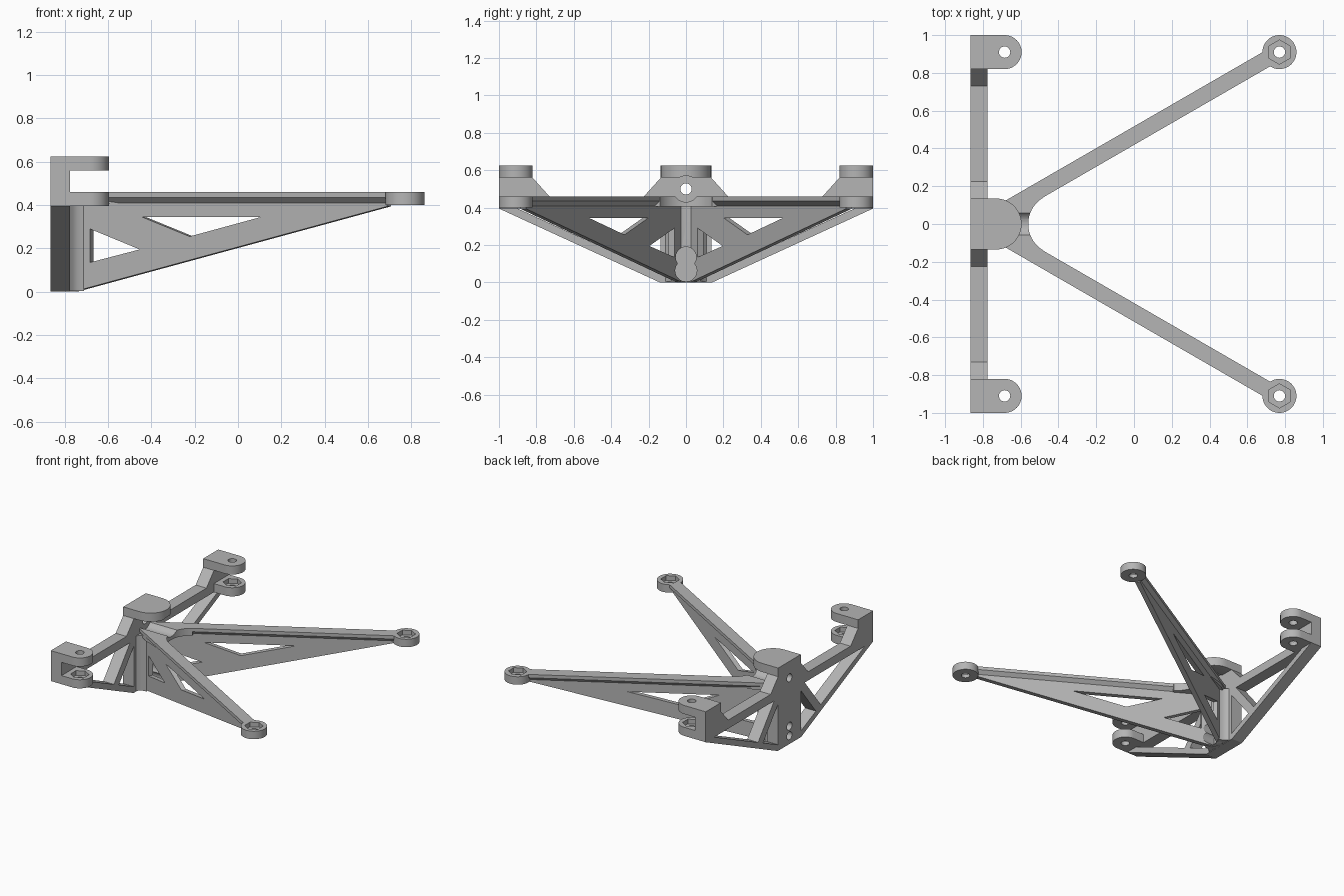
import bpy, bmesh
from math import pi, cos, sin, sqrt, radians
from mathutils import Vector

cube = bpy.data.objects.get("Cube")
if cube:
    bpy.data.objects.remove(cube, do_unlink=True)

grey = bpy.data.materials.new("plain grey")
grey.use_nodes = True
grey.diffuse_color = (0.46, 0.46, 0.46, 1)
grey.node_tree.nodes["Principled BSDF"].inputs["Base Color"].default_value = grey.diffuse_color

X, Y, Z = Vector((1, 0, 0)), Vector((0, 1, 0)), Vector((0, 0, 1))
BACK, FACE = -0.865, -0.775      # rear frame thickness
LOW, MID, HIGH, TOP = 0.395, 0.46, 0.56, 0.625
TIP = Vector((0.77, 0.91, 0))
APEX = -0.81


def prism(name, pts, u, v, w, lo, hi, origin=Vector()):
    """Extrude the outline pts (in u, v) along w from lo to hi."""
    bm = bmesh.new()
    base = [bm.verts.new(origin + u * a + v * b + w * lo) for a, b in pts]
    face = bm.faces.new(base)
    new = bmesh.ops.extrude_face_region(bm, geom=[face])["geom"]
    bmesh.ops.translate(bm, vec=w * (hi - lo),
                        verts=[g for g in new if isinstance(g, bmesh.types.BMVert)])
    bmesh.ops.recalc_face_normals(bm, faces=bm.faces)
    mesh = bpy.data.meshes.new(name)
    bm.to_mesh(mesh)
    bm.free()
    obj = bpy.data.objects.new(name, mesh)
    mesh.materials.append(grey)
    bpy.context.collection.objects.link(obj)
    return obj


def ring(cx, cy, r, n=40, start=0.0, span=2 * pi):
    steps = n if span > 6 else n - 1
    return [(cx + r * cos(start + span * i / steps), cy + r * sin(start + span * i / steps))
            for i in range(n)]


def cut(obj, cutters):
    """Subtract the cutters, then discard them."""
    for c in cutters:
        c.hide_render = True
        mod = obj.modifiers.new("cut", "BOOLEAN")
        mod.object, mod.solver = c, "EXACT"
    deps = bpy.context.evaluated_depsgraph_get()
    mesh = bpy.data.meshes.new_from_object(obj.evaluated_get(deps))
    obj.modifiers.clear()
    obj.data = mesh
    for c in cutters:
        bpy.data.objects.remove(c, do_unlink=True)


def smooth(obj):
    bpy.ops.object.select_all(action="DESELECT")
    obj.select_set(True)
    bpy.context.view_layer.objects.active = obj
    bpy.ops.object.shade_smooth_by_angle(angle=radians(30))


def upright(name, pts, lo, hi):
    return prism(name, pts, X, Y, Z, lo, hi)


def rear(name, pts, lo=BACK, hi=FACE):
    return prism(name, pts, Y, Z, X, lo, hi)


def bore(z, r, lo, hi):
    return rear("bore", ring(0, z, r, 32), lo, hi)


def lug_outline(y, r, back=FACE):
    end = -0.595 - r
    return [(back, y - r)] + ring(end, y, r, 24, -pi / 2, pi) + [(back, y + r)]


def nut_hole(x, y, floor):
    return [upright("bolt", ring(x, y, 0.03, 24), 0.3, 0.7),
            upright("nut", ring(x, y, 0.064, 6, pi / 2), floor, 0.52)]


# Central rear post with three bolt holes
post = rear("rear_post", [(-0.135, 0), (0.135, 0), (0.135, TOP), (-0.135, TOP)])
cut(post, [bore(z, 0.03, -1, -0.7) for z in (0.5, 0.135, 0.063)])
smooth(post)

# Rounded cap over the post
cap = upright("post_cap", lug_outline(0, 0.135), HIGH, TOP)
cut(cap, [bore(0.5, 0.07, -0.8, -0.5)])
smooth(cap)

# Spine where the two arm webs meet, with bolt access channels
half = [(FACE - 0.01, 0.12), (-0.762, 0.095), (-0.74, 0.08), (-0.71, 0.075), (-0.73, 0.025)]
spine = upright("web_spine", half + [(x, -y) for x, y in reversed(half)], 0.004, 0.42)
cut(spine, [bore(0.135, 0.055, FACE, -0.4), bore(0.063, 0.058, FACE, -0.4)])
smooth(spine)

# Hub plate joining the arm flanges with a concave front edge
rad = 0.1625
arc = ring(-0.56 + rad, 0, rad, 20, pi - 1.04, 2.08)
hub = upright("hub_plate", [(FACE, 0.06), (-0.70, 0.11), (-0.5, 0.19)] + arc
              + [(-0.5, -0.19), (-0.70, -0.11), (FACE, -0.06)], 0.405, MID)
cut(hub, [bore(0.5, 0.07, FACE, -0.3)])
smooth(hub)

for side, label in ((1, "left"), (-1, "right")):
    # Rear truss: top chord with gussets, bottom chord, diagonal brace
    def half_rear(name, pts):
        return rear(name + "_" + label, [(y * side, z) for y, z in pts])

    half_rear("top_chord", [(0.13, LOW), (0.83, LOW), (0.83, HIGH), (0.82, HIGH), (0.73, MID),
                            (0.225, MID), (0.135, HIGH), (0.13, HIGH)])
    half_rear("bottom_chord", [(0.13, 0), (0.14, 0), (1, LOW), (0.9, LOW), (0.13, 0.043)])
    half_rear("diagonal_brace", [(0.13, 0.36), (0.33, 0.11), (0.39, 0.135), (0.17, 0.41), (0.13, 0.41)])

    # Outer clevis: back block, plain upper lug, lower lug with nut pocket
    y = 0.91 * side
    upright("clevis_block_" + label,
            [(BACK, y - 0.09), (FACE, y - 0.09), (FACE, y + 0.09), (BACK, y + 0.09)], LOW, TOP)
    upper = upright("clevis_upper_lug_" + label, lug_outline(y, 0.09), HIGH, TOP)
    cut(upper, [upright("bolt", ring(-0.685, y, 0.03, 24), 0.3, 0.7)])
    smooth(upper)
    lower = upright("clevis_lower_lug_" + label, lug_outline(y, 0.09), LOW, MID)
    cut(lower, nut_hole(-0.685, y, 0.425))
    smooth(lower)

    # Forward arm: frame running along the arm direction
    along = Vector((cos(pi / 6), side * sin(pi / 6), 0))
    across = Vector((-along.y, along.x, 0))
    apex = Vector((APEX, 0, 0))

    def arm_plate(name, pts, t):
        return prism(name, [((x - APEX) / along.x, z) for x, z in pts],
                     along, Z, across, -t, t, apex)

    # Tapered web with two triangular windows
    web = arm_plate("arm_web_" + label,
                    [(-0.78, 0), (-0.75, 0), (0.72, 0.4), (0.72, 0.43), (-0.78, 0.43)], 0.0175)
    cut(web, [arm_plate("window", [(-0.675, 0.29), (-0.675, 0.135), (-0.445, 0.195)], 0.1),
              arm_plate("window", [(-0.435, 0.345), (0.115, 0.345), (-0.215, 0.255)], 0.1),
              bore(0.135, 0.055, FACE, -0.4), bore(0.063, 0.058, FACE, -0.4)])

    # Chamfered flange along the top of the web
    flange = prism("arm_flange_" + label,
                   [(-0.0425, MID), (-0.0425, 0.435), (-0.0175, 0.41),
                    (0.0175, 0.41), (0.0425, 0.435), (0.0425, MID)],
                   across, Z, along, 0.05, 1.76, apex)
    cut(flange, [bore(0.5, 0.07, FACE, -0.3)])

    # Round arm end with nut pocket
    end = upright("arm_end_" + label, ring(TIP.x, y, 0.09, 48), LOW + 0.005, MID)
    cut(end, nut_hole(TIP.x, y, 0.425))
    if side:
        flange_end = bpy.data.objects["arm_flange_" + label]
        cut(flange_end, [upright("clear", ring(TIP.x, y, 0.085, 48), 0.3, 0.6)])
        cut(web, [upright("clear", ring(TIP.x, y, 0.085, 48), 0.3, 0.6)])
    smooth(end)
